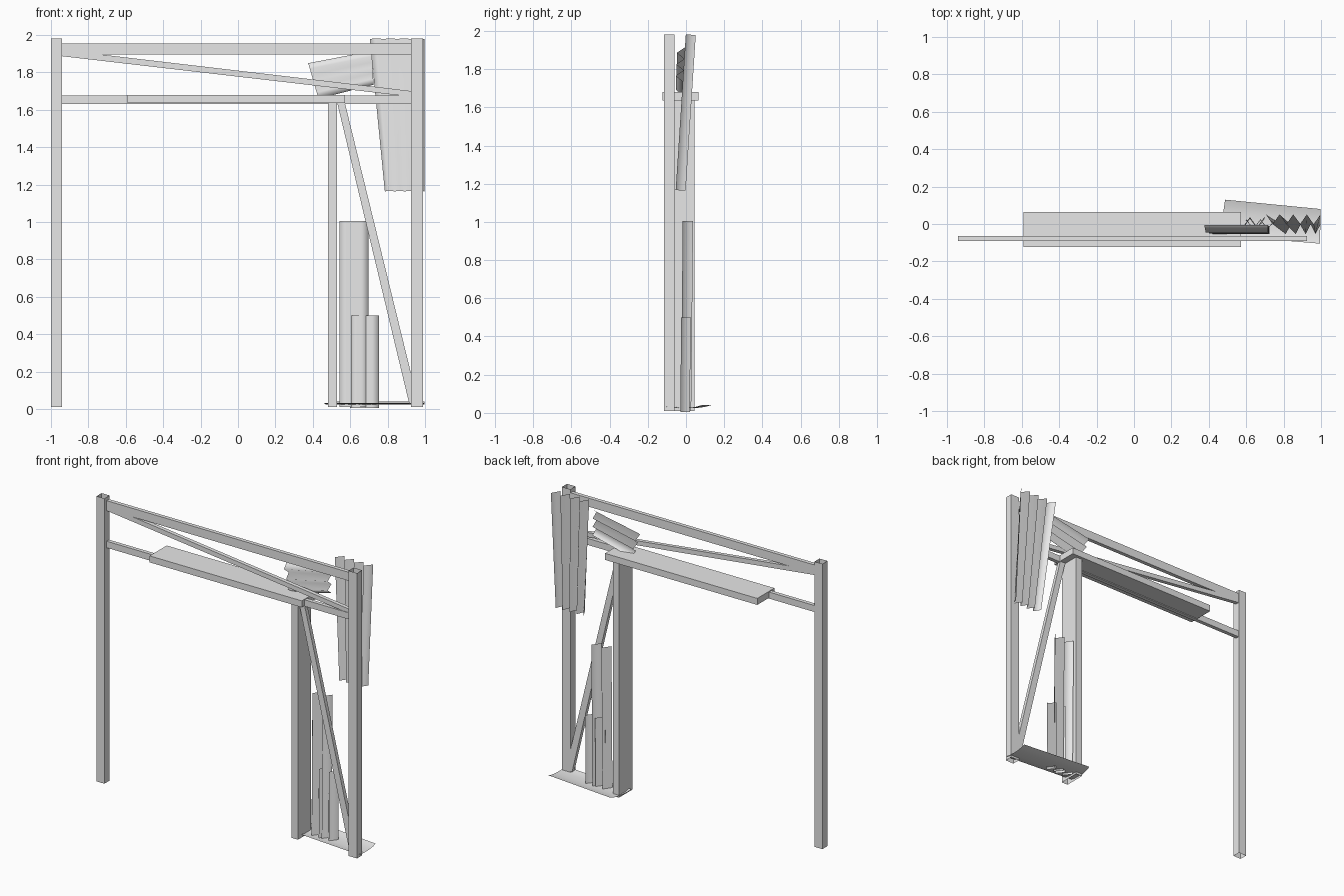
import bpy
from mathutils import Vector

cube = bpy.data.objects.get("Cube")
if cube:
    bpy.data.objects.remove(cube, do_unlink=True)

grey = bpy.data.materials.new("plain_grey")
grey.use_nodes = True
grey.diffuse_color = (0.8, 0.8, 0.8, 1)
grey.node_tree.nodes["Principled BSDF"].inputs["Base Color"].default_value = (0.8, 0.8, 0.8, 1)


def make(name, verts, faces, smooth=False):
    mesh = bpy.data.meshes.new(name)
    mesh.from_pydata(verts, [], faces)
    mesh.materials.append(grey)
    for p in mesh.polygons:
        p.use_smooth = smooth
    mesh.update()
    obj = bpy.data.objects.new(name, mesh)
    bpy.context.collection.objects.link(obj)
    return obj


def prism(name, outline, y0, y1):
    """Extrude an anticlockwise x-z outline from y0 back to y1."""
    n = len(outline)
    verts = [(x, y, z) for y in (y0, y1) for x, z in outline]
    faces = [list(range(n)), list(range(2 * n - 1, n - 1, -1))]
    faces += [(i, i + n, (i + 1) % n + n, (i + 1) % n) for i in range(n)]
    return make(name, verts, faces)


def bar(name, x0, x1, y0, y1, z0, z1):
    return prism(name, [(x0, z0), (x1, z0), (x1, z1), (x0, z1)], y0, y1)


def tube(name, x0, x1, y0, y1, z0, z1):
    """Upright square tube, open at both ends."""
    ring = [(x0, y0), (x1, y0), (x1, y1), (x0, y1)]
    verts = [(x, y, z) for z in (z0, z1) for x, y in ring]
    faces = [(i, (i + 1) % 4, (i + 1) % 4 + 4, i + 4) for i in range(4)]
    return make(name, verts, faces)


def sheet(name, corners, offsets):
    """Bent sheet: corners go round the face, offsets shape it across."""
    a, b, c, d = [Vector(p) for p in corners]
    normal = (b - a).cross(d - a).normalized()
    last = len(offsets) - 1
    verts = []
    for start, end in ((a, b), (d, c)):
        for i, off in enumerate(offsets):
            verts.append(start.lerp(end, i / last) + normal * off)
    n = last + 1
    faces = [(i, i + 1, i + 1 + n, i + n) for i in range(last)]
    return make(name, verts, faces, smooth=True)


def ribs(count, depth):
    return [depth if i % 2 else -depth for i in range(2 * count + 1)]


# Upright posts
for name, x0, x1 in (("right_post", -1, -0.94), ("left_post", 0.925, 0.99)):
    tube(name, x0, x1, -0.115, -0.06, 0.01, 1.98)
tube("inner_post", 0.48, 0.528, -0.1, 0.045, 0.01, 1.635)

# Horizontal beams and lintel
bar("top_beam", -0.94, 0.925, -0.09, -0.063, 1.896, 1.955)
bar("lower_beam", -0.94, 0.925, -0.09, -0.063, 1.63, 1.675)
bar("lintel", -0.59, 0.573, -0.122, 0.065, 1.635, 1.68)

# Diagonal braces
prism("upper_brace", [(-0.94, 1.886), (0.86, 1.677), (0.925, 1.677),
                      (0.925, 1.70), (-0.74, 1.896), (-0.94, 1.896)], -0.09, -0.063)
prism("side_brace", [(0.915, 0.03), (0.925, 0.03), (0.925, 0.19),
                     (0.573, 1.63), (0.532, 1.63)], -0.09, -0.063)

# Corrugated sheets
sheet("large_sheet", [(0.785, -0.028, 1.165), (0.997, -0.028, 1.165),
                      (0.997, 0.025, 1.98), (0.705, 0.025, 1.98)], ribs(4, 0.026))
sheet("small_sheet", [(0.725, -0.035, 1.735), (0.715, -0.025, 1.915),
                      (0.375, -0.025, 1.85), (0.43, -0.035, 1.66)], ribs(3, 0.02))
sheet("tall_sheet", [(0.543, 0.0, 0.01), (0.697, 0.0, 0.01),
                     (0.697, 0.01, 1.005), (0.543, 0.01, 1.005)], ribs(2, 0.027))
sheet("short_sheet", [(0.6, -0.005, 0.005), (0.753, -0.005, 0.005),
                      (0.753, 0.0, 0.5), (0.6, 0.0, 0.5)], ribs(2, 0.025))

# Ground sheet with a curled back edge
sheet("ground_sheet", [(0.995, -0.105, 0.025), (0.997, 0.08, 0.025),
                       (0.487, 0.13, 0.025), (0.46, -0.06, 0.025)],
      [0.008, 0.001, 0, 0, 0.002, 0.006, 0.015])
